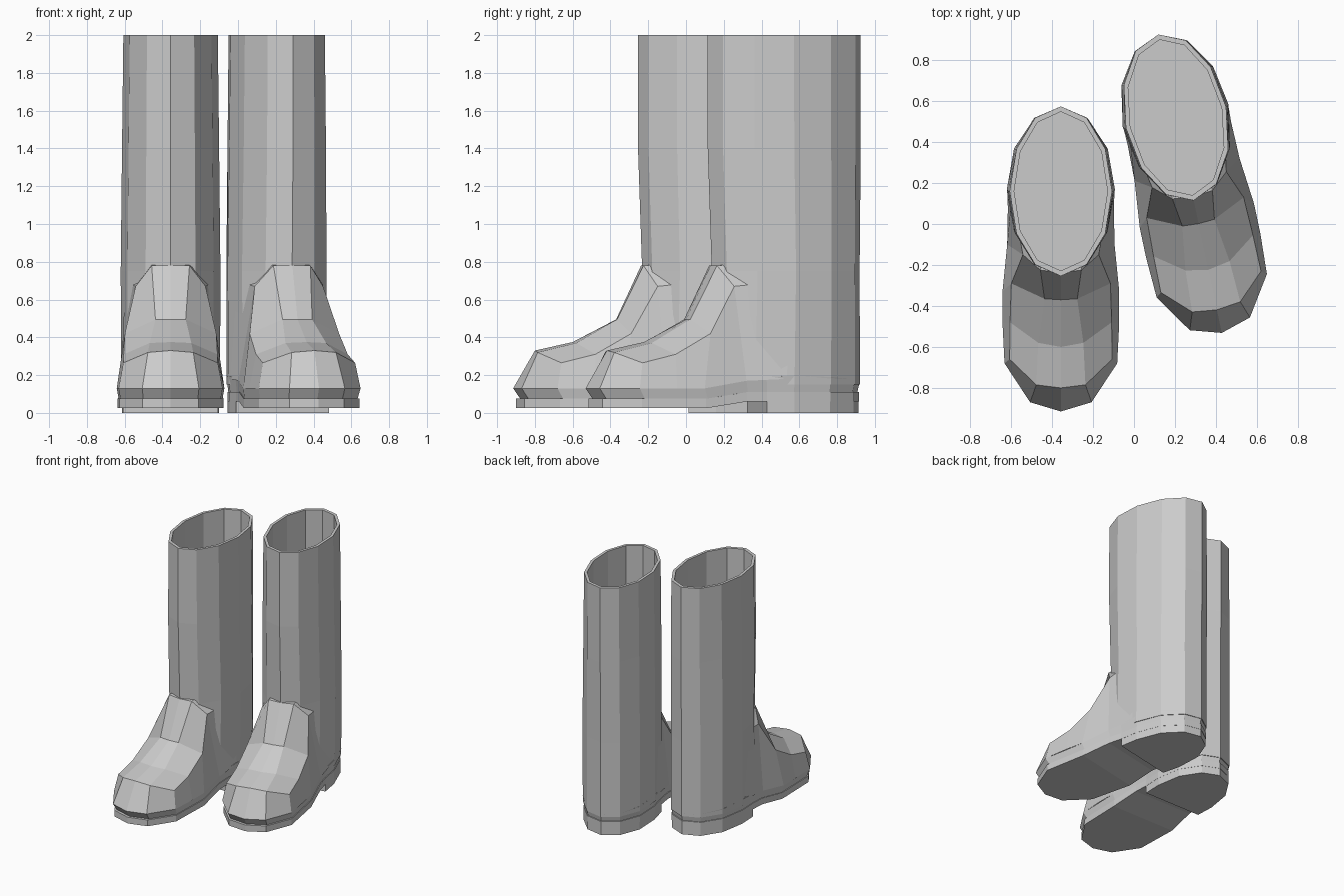
import bpy, bmesh
from math import sin, cos, pi, radians
from mathutils import Matrix

cube = bpy.data.objects.get("Cube")
if cube:
    bpy.data.objects.remove(cube)

rubber = bpy.data.materials.new("light grey rubber")
rubber.use_nodes = True
GREY = (0.6, 0.6, 0.6, 1)
rubber.diffuse_color = GREY
rubber.node_tree.nodes["Principled BSDF"].inputs["Base Color"].default_value = GREY

# Half outline of the footprint, toe to heel; the ankle centre is (0, ANKLE)
ANKLE = 0.16
OUTLINE = [(0, -.915), (.15, -.87), (.275, -.68), (.285, -.33), (.262, -.1),
           (.256, .01), (.262, .16), (.228, .365), (.131, .515), (0, .57)]


def ramp(y, stops):
    """Piecewise linear height along the foot."""
    if y <= stops[0][0]:
        return stops[0][1]
    for (y0, z0), (y1, z1) in zip(stops, stops[1:]):
        if y <= y1:
            return z0 + (z1 - z0) * (y - y0) / (y1 - y0)
    return stops[-1][1]


def finish(bm, name):
    bmesh.ops.remove_doubles(bm, verts=bm.verts, dist=0.0005)
    bmesh.ops.recalc_face_normals(bm, faces=bm.faces)
    bmesh.ops.translate(bm, verts=bm.verts, vec=(0, -ANKLE, 0))
    mesh = bpy.data.meshes.new(name)
    bm.to_mesh(mesh)
    bm.free()
    mesh.materials.append(rubber)
    return mesh


def loft(rings, closed, name):
    """Skin a row of point rings and cap both ends."""
    bm = bmesh.new()
    rows = [[bm.verts.new(p) for p in ring] for ring in rings]
    for a, b in zip(rows, rows[1:]):
        n = len(a)
        for i in range(n if closed else n - 1):
            j = (i + 1) % n
            bm.faces.new((a[i], a[j], b[j], b[i]))
    bm.faces.new(rows[0])
    bm.faces.new(rows[-1])
    return finish(bm, name)


def slab(name, outline, bottom, top, low=1.0, high=1.0):
    """Layer following the footprint, with a bottom and a top height line."""
    rings = []
    for x, y in outline:
        ring = []
        for side, z, s in ((-1, bottom, low), (1, bottom, low), (1, top, high), (-1, top, high)):
            ring.append((side * x * s, ANKLE + (y - ANKLE) * s, ramp(y, z)))
        rings.append(ring)
    bm = bmesh.new()
    rows = [[bm.verts.new(p) for p in ring] for ring in rings]
    for a, b in zip(rows, rows[1:]):
        for i in range(4):
            j = (i + 1) % 4
            bm.faces.new((a[i], a[j], b[j], b[i]))
    if outline[0][0] > 0:
        bm.faces.new(rows[0])
    return finish(bm, name)


def ellipse(z, rx, ry, cy=ANKLE, sides=12):
    return [(rx * sin(2 * pi * i / sides), cy + ry * cos(2 * pi * i / sides), z)
            for i in range(sides)]


# Shaft: outer wall, rim, inner wall and floor
shaft = loft([ellipse(.15, .262, .41), ellipse(.75, .264, .4, .168),
              ellipse(1.4, .257, .414), ellipse(2, .25, .414),
              ellipse(2, .228, .388), ellipse(1.3, .228, .388)], True, "shaft")

# Foot: arched half sections from the toe into the ankle
SECTIONS = [
    [(0, -.915, .13), (.15, -.87, .13), (.275, -.68, .13), (.275, -.68, .13)],
    [(0, -.80, .33), (.12, -.785, .32), (.25, -.66, .265), (.275, -.68, .13)],
    [(0, -.60, .375), (.11, -.58, .37), (.248, -.48, .31), (.285, -.48, .13)],
    [(0, -.37, .495), (.08, -.365, .495), (.242, -.29, .42), (.285, -.33, .13)],
    [(0, -.238, .78), (.1, -.225, .78), (.185, -.15, .67), (.262, -.1, .17)],
    [(0, .1, .8), (.1, .1, .8), (.24, .14, .7), (.258, .12, .18)],
]
foot = loft([[(-x, y, z) for x, y, z in reversed(s[1:])] + s for s in SECTIONS],
            False, "foot")

# Welt, sole and heel layers
WELT_TOP = [(-.33, .13), (-.1, .17), (.06, .2), (.37, .19), (.57, .17)]
SOLE_TOP = [(-.28, .075), (-.1, .11)]
SOLE_LOW = [(-.26, .025), (-.1, .06)]
welt = slab("welt", OUTLINE, SOLE_TOP, WELT_TOP, low=.965)
sole = slab("sole", OUTLINE, SOLE_LOW, SOLE_TOP, low=.985, high=.985)
heel = slab("heel", OUTLINE[5:], [(0, 0)], [(0, .105)], low=.98, high=.98)

# Place the pair, the left boot turned outwards and set back
PAIR = {"right": (-.357, .16, 0), "left": (.205, .52, 12)}
for side, (x, y, turn) in PAIR.items():
    for mesh in (shaft, foot, welt, sole, heel):
        obj = bpy.data.objects.new(f"{side}_boot_{mesh.name}", mesh)
        obj.matrix_world = Matrix.Translation((x, y, 0)) @ Matrix.Rotation(radians(turn), 4, "Z")
        bpy.context.collection.objects.link(obj)
